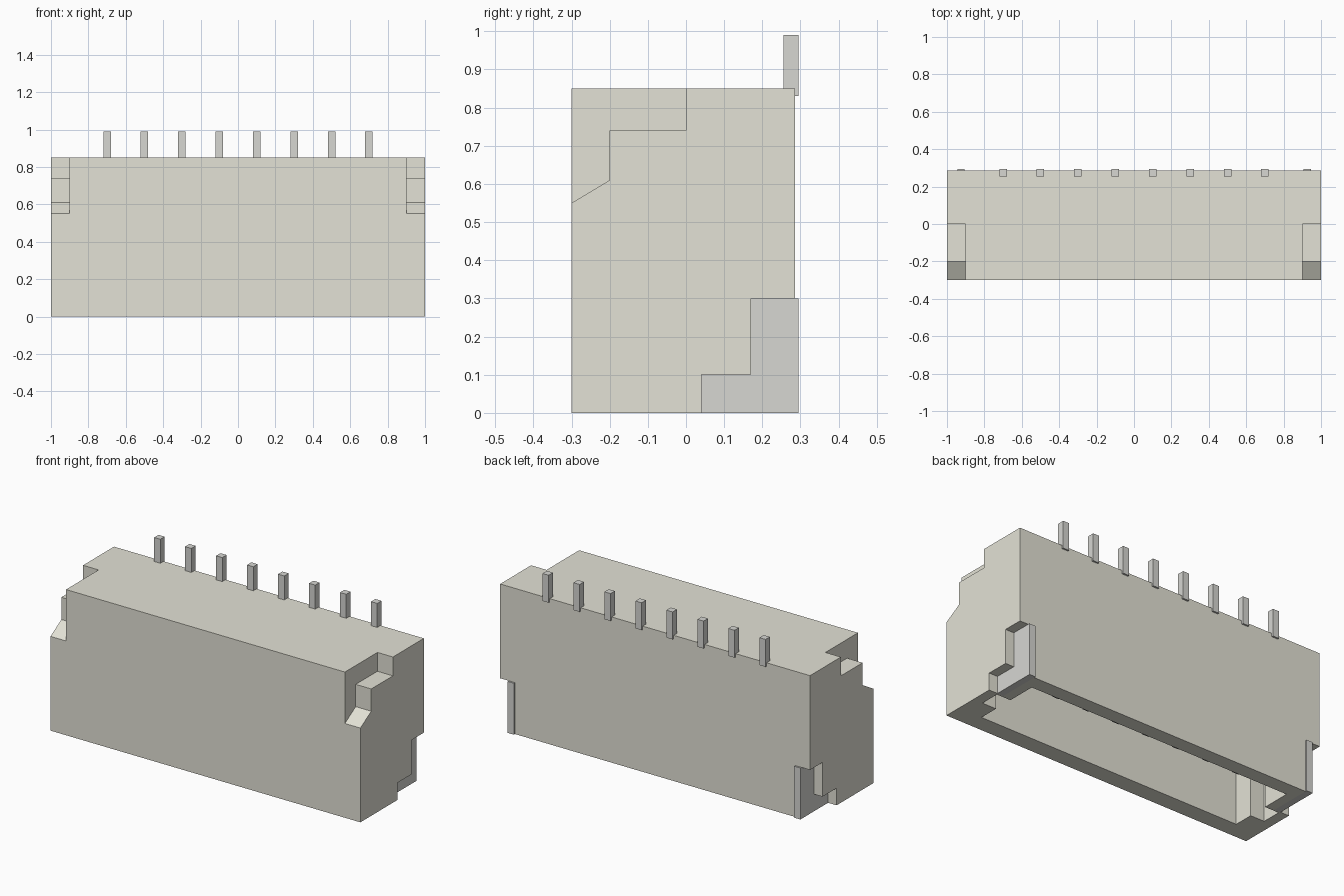
import bpy
import bmesh
from mathutils import Vector

if "Cube" in bpy.data.objects:
    bpy.data.objects.remove(bpy.data.objects["Cube"])


def material(name, rgb):
    m = bpy.data.materials.new(name)
    m.diffuse_color = (*rgb, 1)
    m.use_nodes = True
    m.node_tree.nodes["Principled BSDF"].inputs["Base Color"].default_value = m.diffuse_color
    return m


def prism(name, pts, axis, lo, hi, mat=None):
    """Extrude a profile: (y, z) points along x, or (x, y) points along z."""
    place = {'x': lambda a, b, t: (t, a, b), 'z': lambda a, b, t: (a, b, t)}[axis]
    bm = bmesh.new()
    face = bm.faces.new([bm.verts.new(place(a, b, lo)) for a, b in pts])
    ext = bmesh.ops.extrude_face_region(bm, geom=[face])
    verts = [g for g in ext['geom'] if isinstance(g, bmesh.types.BMVert)]
    bmesh.ops.translate(bm, verts=verts, vec=Vector(place(0, 0, hi - lo)))
    bmesh.ops.recalc_face_normals(bm, faces=bm.faces)
    mesh = bpy.data.meshes.new(name)
    bm.to_mesh(mesh)
    bm.free()
    ob = bpy.data.objects.new(name, mesh)
    bpy.context.collection.objects.link(ob)
    if mat:
        mesh.materials.append(mat)
    return ob


def cut(target, cutter):
    mod = target.modifiers.new("cut", 'BOOLEAN')
    mod.operation = 'DIFFERENCE'
    mod.solver = 'EXACT'
    mod.object = cutter
    bpy.context.view_layer.objects.active = target
    bpy.ops.object.modifier_apply(modifier=mod.name)
    bpy.data.objects.remove(cutter)


plastic = material("housing_plastic", (0.77, 0.76, 0.67))
metal = material("contact_metal", (0.68, 0.68, 0.65))

# Housing block
housing = prism("housing", [(-0.3, 0), (0.285, 0), (0.285, 0.85), (-0.3, 0.85)],
                'x', -1, 1, plastic)

# Socket opening underneath, with a keying slot at each end
half = [(0.85, -0.2), (0.85, -0.085), (0.94, -0.085),
        (0.94, 0.03), (0.85, 0.03), (0.85, 0.2)]
socket = half + [(-x, y) for x, y in reversed(half)]
cut(housing, prism("socket_cutter", socket, 'z', -0.1, 0.7))

# Stepped front corners, and L-shaped recesses holding the solder tabs
step = [(-0.4, 0.49), (-0.2, 0.61), (-0.2, 0.74), (0, 0.74), (0, 0.95), (-0.4, 0.95)]
recess = [(0.04, -0.1), (0.4, -0.1), (0.4, 0.3), (0.17, 0.3), (0.17, 0.1), (0.04, 0.1)]
tab = [(0.04, 0), (0.295, 0), (0.295, 0.3), (0.17, 0.3), (0.17, 0.1), (0.04, 0.1)]
for s, side in ((-1, "left"), (1, "right")):
    cut(housing, prism("step_cutter", step, 'x', s * 0.9, s * 1.1))
    cut(housing, prism("recess_cutter", recess, 'x', s * 0.905, s * 1.1))
    prism("solder_tab_" + side, tab, 'x', s * 0.905, s * 0.945, metal)

# Contact pins: blade inside the socket, bridge through the wall, lead on top
pin = [(-0.03, 0.17), (0.01, 0.17), (0.01, 0.79), (0.27, 0.79), (0.27, 0.83),
       (0.295, 0.83), (0.295, 0.99), (0.255, 0.99), (0.255, 0.83), (-0.03, 0.83)]
for i in range(8):
    x = -0.7 + 0.2 * i
    prism(f"contact_pin_{i + 1}", pin, 'x', x - 0.02, x + 0.02, metal)
